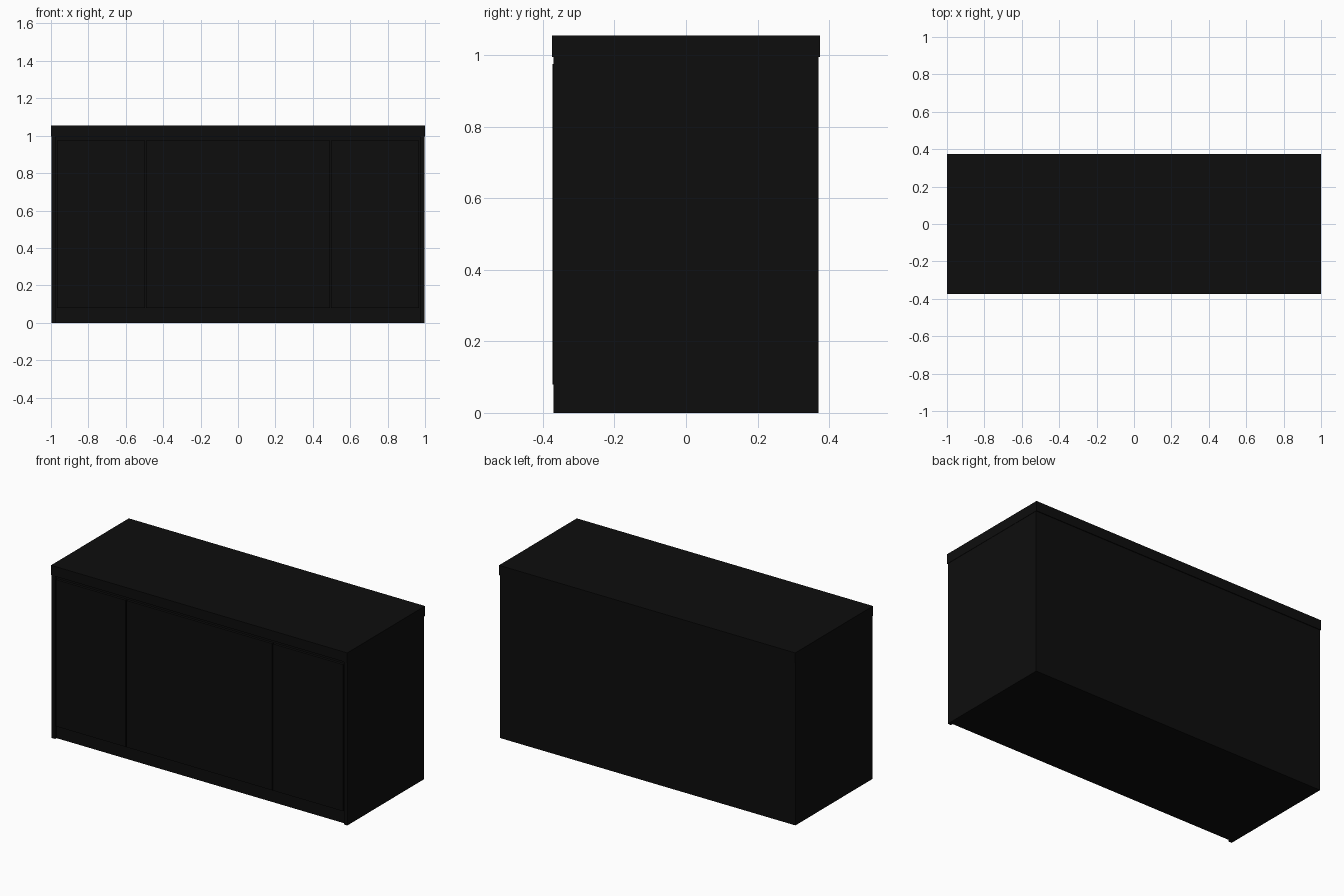
import bpy

if "Cube" in bpy.data.objects:
    bpy.data.objects.remove(bpy.data.objects["Cube"])

black = bpy.data.materials.new("black_finish")
black.diffuse_color = (0.004, 0.004, 0.004, 1)
black.use_nodes = True
black.node_tree.nodes["Principled BSDF"].inputs["Base Color"].default_value = black.diffuse_color


def box(name, x, y, z):
    """Box spanning the given (min, max) ranges."""
    bpy.ops.mesh.primitive_cube_add(size=1, location=[sum(r) / 2 for r in (x, y, z)])
    ob = bpy.context.object
    ob.name = name
    ob.scale = [r[1] - r[0] for r in (x, y, z)]
    bpy.ops.object.transform_apply(location=False, rotation=False, scale=True)
    ob.data.materials.append(black)
    return ob


# Worktop with a very slight overhang
box("worktop", (-1, 1), (-0.375, 0.375), (0.995, 1.055))

# Cabinet body, whose front is set back to form the plinth and top rail
box("cabinet_body", (-0.975, 0.975), (-0.357, 0.37), (0, 0.995))

# End panels reaching the floor
for side, name in ((-1, "left_end_panel"), (1, "right_end_panel")):
    box(name, sorted((side * 0.975, side * 0.998)), (-0.371, 0.37), (0, 0.995))

# Front panels: two narrow doors either side of a wide centre panel
gap = 0.003
for name, a, b in (("left_door", -0.972, -0.495),
                   ("centre_panel", -0.495, 0.495),
                   ("right_door", 0.495, 0.972)):
    box(name, (a + gap, b - gap), (-0.373, -0.357), (0.08, 0.975))
